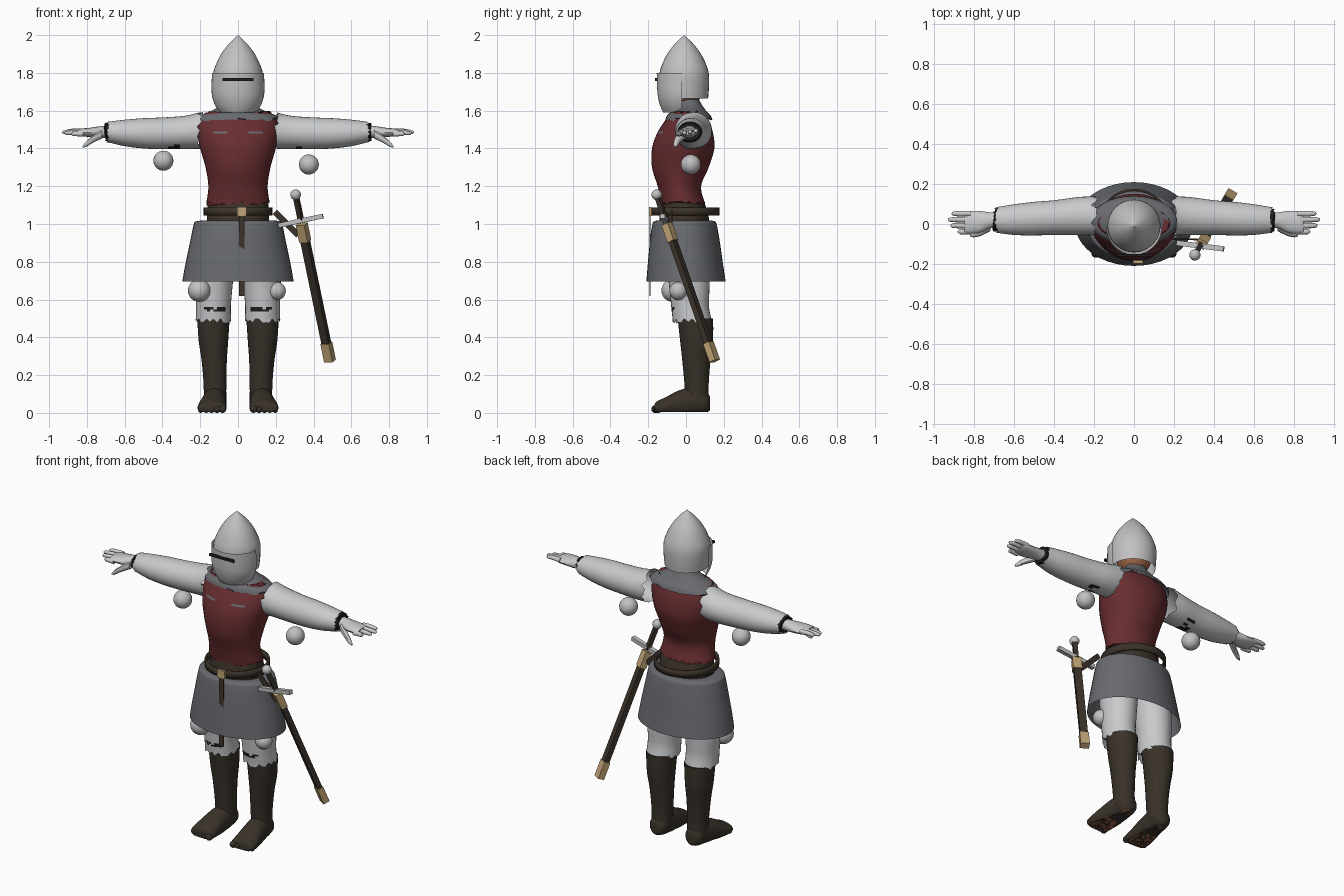
import bpy, bmesh, random
from math import pi, cos, sin
from mathutils import Vector, Matrix

random.seed(4)
if "Cube" in bpy.data.objects:
    bpy.data.objects.remove(bpy.data.objects["Cube"])


def material(name, r, g, b):
    m = bpy.data.materials.new(name)
    m.use_nodes = True
    m.diffuse_color = (r, g, b, 1)
    m.node_tree.nodes["Principled BSDF"].inputs["Base Color"].default_value = (r, g, b, 1)
    return m


STEEL = material("steel", .53, .53, .54)
CLOTH = material("pale cloth", .58, .59, .6)
RED = material("dark red cloth", .14, .027, .03)
MAIL = material("grey mail", .14, .145, .16)
LEATHER = material("brown leather", .045, .033, .023)
BOOT = material("boot leather", .04, .031, .022)
BRASS = material("brass", .53, .37, .18)
SKIN = material("skin", .36, .14, .07)
DARK = material("dark gap", .015, .013, .011)


def finish(name, bm, mat, angle=40):
    bmesh.ops.recalc_face_normals(bm, faces=bm.faces)
    me = bpy.data.meshes.new(name)
    bm.to_mesh(me)
    bm.free()
    me.materials.append(mat)
    ob = bpy.data.objects.new(name, me)
    bpy.context.collection.objects.link(ob)
    bpy.ops.object.select_all(action='DESELECT')
    ob.select_set(True)
    bpy.context.view_layer.objects.active = ob
    bpy.ops.object.shade_smooth_by_angle(angle=angle * pi / 180)
    return ob


def spline(rings, sub):
    """Smooth in-between rings through the given ones."""
    out = []
    for i in range(len(rings) - 1):
        p0, p1, p2, p3 = (rings[min(max(i + k, 0), len(rings) - 1)] for k in (-1, 0, 1, 2))
        for s in range(sub):
            t = s / sub
            out.append([.5 * (2 * b + (c - a) * t + (2 * a - 5 * b + 4 * c - d) * t * t
                              + (3 * b - a - 3 * c + d) * t ** 3)
                        for a, b, c, d in zip(p0, p1, p2, p3)])
    return out + [list(rings[-1])]


def loft(name, rings, mat, axis='Z', seg=32, jag=(0, 0), caps=True, arc=(0, 2 * pi),
         sub=4, side=1, floor=None):
    """Rings are (position on axis, centre a, centre b, radius a, radius b)."""
    bm = bmesh.new()
    rows = []
    full = arc[1] - arc[0] > 6
    rings = spline(rings, sub)
    for i, (t, a, b, ra, rb) in enumerate(rings):
        j = jag[0] if i == 0 else jag[1] if i == len(rings) - 1 else 0
        row = []
        for k in range(seg if full else seg + 1):
            w = arc[0] + (arc[1] - arc[0]) * k / seg
            u, v = a + max(ra, .0005) * cos(w), b + max(rb, .0005) * sin(w)
            h = t + j * random.uniform(-1, 1)
            x, y, z = {'X': (h, u, v), 'Y': (u, h, v), 'Z': (u, v, h)}[axis]
            row.append(bm.verts.new((x * side, y, z if floor is None else max(z, floor))))
        rows.append(row)
    for r, s in zip(rows, rows[1:]):
        for k in range(seg):
            n = (k + 1) % len(r)
            bm.faces.new((r[k], r[n], s[n], s[k]))
    if caps:
        bm.faces.new(rows[0])
        bm.faces.new(rows[-1])
    return finish(name, bm, mat)


def bar(name, p, q, w, d, mat):
    p, q = Vector(p), Vector(q)
    bm = bmesh.new()
    rot = (q - p).to_track_quat('Z', 'Y').to_matrix().to_4x4()
    size = Matrix.Diagonal((w, d, (q - p).length, 1))
    bmesh.ops.create_cube(bm, size=1, matrix=Matrix.Translation((p + q) / 2) @ rot @ size)
    return finish(name, bm, mat)


def ball(name, c, r, mat, scale=(1, 1, 1)):
    bm = bmesh.new()
    bmesh.ops.create_uvsphere(bm, u_segments=24, v_segments=14, radius=r,
                              matrix=Matrix.Translation(c) @ Matrix.Diagonal((*scale, 1)))
    return finish(name, bm, mat)


def paint(ob, mat, rule):
    ob.data.materials.append(mat)
    for f in ob.data.polygons:
        if rule(f.center, f.normal):
            f.material_index = len(ob.data.materials) - 1


# Head and helmet
ball("head", (0, 0, 1.73), .1, SKIN, (.95, 1, 1))
loft("helmet_skull", [(1.665, 0, -.01, .125, .127), (1.73, 0, -.01, .131, .132),
     (1.8, 0, -.01, .131, .13), (1.86, 0, -.01, .11, .11), (1.91, 0, -.01, .083, .083),
     (1.96, 0, -.01, .043, .043), (2, 0, -.01, 0, 0)], STEEL, caps=False)
loft("helmet_visor", [(1.59, 0, -.02, .098, .1), (1.63, 0, -.02, .122, .118),
     (1.69, 0, -.02, .139, .131), (1.8, 0, -.02, .138, .135)],
     STEEL, caps=False, arc=(pi, 2 * pi))
bar("visor_slit", (-.083, -.157, 1.765), (.083, -.157, 1.765), .013, .014, DARK)

# Torso and collar
torso = loft("tabard", [(1.11, 0, -.015, .168, .115), (1.2, 0, -.035, .157, .115),
             (1.3, 0, -.03, .172, .15), (1.4, 0, -.015, .2, .165), (1.48, 0, -.005, .215, .148),
             (1.55, 0, .005, .207, .115), (1.59, 0, .005, .175, .085)],
             RED, seg=48, jag=(.014, .012), sub=7)
paint(torso, MAIL, lambda c, n: n.y < -.4 and abs(c.z - 1.49) < .006 and .06 < abs(c.x) < .12)
loft("mail_collar", [(1.665, 0, .015, .06, .05), (1.63, 0, .015, .085, .07),
     (1.595, 0, .015, .15, .095), (1.575, 0, .015, .2, .115), (1.55, 0, .015, .222, .125)],
     MAIL, jag=(0, .015), caps=False)

# Waist, belt and skirt
loft("waist", [(.96, 0, -.01, .16, .13), (1.04, 0, -.01, .165, .13), (1.13, 0, -.015, .158, .106)],
     LEATHER)
belt = loft("belt", [(1.045, 0, -.006, .183, .183), (1.088, 0, -.006, .183, .183)],
            LEATHER, caps=False, sub=1)
belt.modifiers.new("thickness", 'SOLIDIFY').thickness = .012
bar("belt_buckle", (.02, -.19, 1.042), (.02, -.19, 1.09), .05, .014, BRASS)
bar("belt_tail", (.02, -.191, .62), (.02, -.191, 1.05), .03, .005, LEATHER)
loft("mail_skirt", [(.695, 0, 0, .295, .21), (.78, 0, -.003, .28, .2), (.9, 0, -.006, .255, .186),
     (.99, 0, -.008, .236, .172), (1.014, 0, -.008, .222, .16), (1.02, 0, -.01, .16, .125)],
     MAIL, seg=40, caps=False)

for side, word in ((1, "left"), (-1, "right")):
    # Sleeve with torn ends
    sleeve = loft(word + "_sleeve", [(.2, .04, 1.495, .098, .097), (.28, .04, 1.485, .095, .088),
                  (.4, .032, 1.48, .087, .084), (.5, .027, 1.48, .084, .08),
                  (.6, .022, 1.482, .077, .07), (.69, .02, 1.487, .064, .054)],
                  CLOTH, 'X', jag=(.018, .01), caps=False, side=side)
    paint(sleeve, DARK, lambda c, n: n.z < -.7 and .3 < abs(c.x) < .38 and random.random() < .5)
    loft(word + "_cuff_lining", [(.655, .02, 1.487, .064, .053), (.7, .02, 1.487, .057, .047)],
         DARK, 'X', jag=(0, .01), side=side, sub=1)

    # Hand
    loft(word + "_palm", [(.67, .02, 1.488, .036, .034), (.72, .018, 1.487, .04, .032),
         (.78, .01, 1.485, .056, .025), (.83, .008, 1.485, .056, .02), (.85, .006, 1.485, .05, .014)],
         CLOTH, 'X', seg=16, side=side)
    for i, tip in enumerate((.885, .92, .932, .915)):
        y, z = -.038 + .03 * i, 1.476 + .005 * i
        loft(f"{word}_finger_{i + 1}", [(.82, y, z, .014, .014), (.87, y, z + .002, .014, .013),
             (tip - .01, y, z, .011, .01), (tip, y, z, .002, .002)],
             CLOTH, 'X', seg=10, side=side, sub=2)
    loft(word + "_thumb", [(.72, -.012, 1.475, .024, .024), (.77, -.042, 1.448, .018, .02),
         (.805, -.054, 1.422, .013, .015), (.822, -.058, 1.41, .003, .004)],
         CLOTH, 'X', seg=10, side=side, sub=2)

    # Torn trouser leg
    leg = loft(word + "_trouser", [(.49, .13, .033, .094, .103), (.56, .13, .022, .092, .1),
               (.66, .128, .018, .098, .106), (.8, .12, .01, .105, .115), (.97, .1, 0, .1, .115)],
               CLOTH, jag=(.016, 0), caps=False, side=side, sub=7)
    paint(leg, DARK, lambda c, n: n.y < -.6 and abs(c.z - .55) < .016
          and abs(abs(c.x) - .125) < .06 and random.random() < .7)

    # Boot and foot
    loft(word + "_boot", [(.05, .122, .06, .06, .062), (.15, .122, .056, .06, .064),
         (.28, .126, .055, .067, .075), (.38, .13, .056, .078, .087), (.5, .13, .05, .086, .094)],
         BOOT, side=side)
    foot = loft(word + "_foot", [(.128, .122, .05, .02, .035), (.105, .122, .055, .052, .055),
                (.03, .124, .058, .062, .075), (-.04, .13, .045, .068, .073),
                (-.11, .137, .03, .076, .052), (-.155, .138, .025, .074, .036),
                (-.168, .138, .022, .06, .02)], BOOT, 'Y', side=side, floor=.004)
    paint(foot, SKIN, lambda c, n: n.z < -.9 and (c.y < -.03 or c.y > .07) and random.random() < .45)
    for i in range(5):
        r = .02 - .002 * i
        ball(f"{word}_toe_{i + 1}", (side * (.082 + .029 * i), -.164 + .005 * i, r), r, BOOT)

# Loose round plates at elbows and knees
ball("left_elbow_ball", (.375, .025, 1.315), .053, STEEL)
ball("right_elbow_ball", (-.395, .025, 1.335), .053, STEEL)
ball("left_knee_ball", (.205, -.04, .645), .048, STEEL)
ball("right_knee_ball", (-.205, -.07, .648), .06, STEEL)

# Sheathed sword
top, end = Vector((.305, -.155, 1.155)), Vector((.487, .152, .275))


def along(z):
    return top.lerp(end, (top.z - z) / (top.z - end.z))


ball("sword_pommel", top, .028, STEEL)
bar("sword_grip", along(1.14), along(1.01), .026, .024, LEATHER)
bar("sword_guard", (.215, -.095, .992), (.45, -.125, 1.042), .026, .024, STEEL)
bar("scabbard_throat", along(1.0), along(.91), .052, .04, BRASS)
bar("scabbard", along(.92), along(.36), .044, .03, LEATHER)
bar("scabbard_chape", along(.37), along(.275), .052, .038, BRASS)
bar("scabbard_strap", (.195, -.075, 1.065), (.32, -.078, .94), .008, .032, LEATHER)
